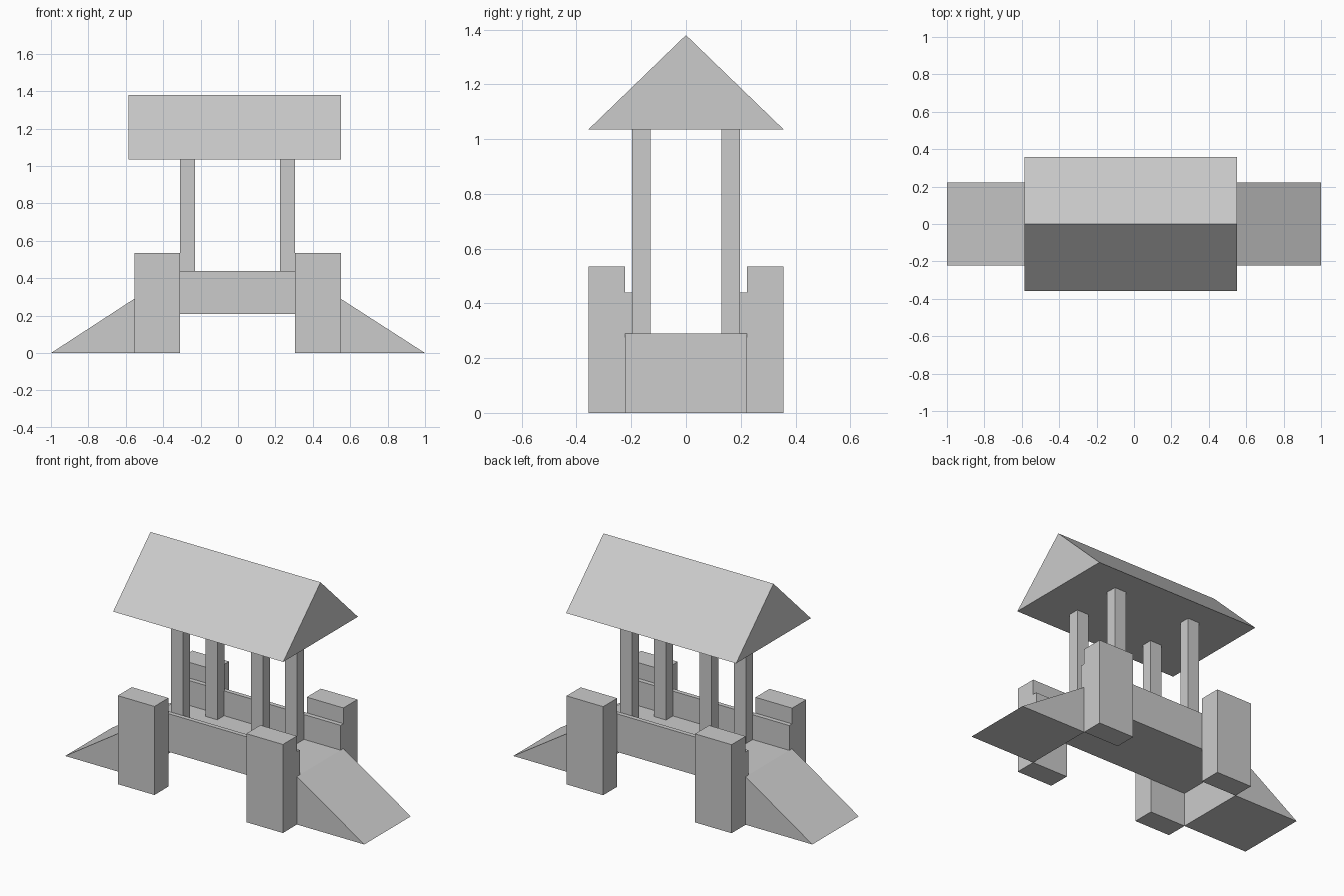
import bpy

if "Cube" in bpy.data.objects:
    bpy.data.objects.remove(bpy.data.objects["Cube"])

CX = -0.0025  # the bridge body sits slightly left of the origin


def mesh(name, verts, faces):
    me = bpy.data.meshes.new(name)
    me.from_pydata(verts, [], faces)
    ob = bpy.data.objects.new(name, me)
    bpy.context.collection.objects.link(ob)
    return ob


def box(name, x0, x1, y0, y1, z0, z1):
    bpy.ops.mesh.primitive_cube_add(
        size=1, location=((x0 + x1) / 2, (y0 + y1) / 2, (z0 + z1) / 2))
    ob = bpy.context.object
    ob.name = name
    ob.scale = (abs(x1 - x0), abs(y1 - y0), z1 - z0)
    return ob


def prism(name, a, b, c, offset):
    """Triangle a, b, c swept along offset (triangle faces away from offset)."""
    far = [tuple(p + o for p, o in zip(v, offset)) for v in (a, b, c)]
    return mesh(name, [a, b, c] + far,
                [(0, 1, 2), (5, 4, 3), (0, 3, 4, 1), (1, 4, 5, 2), (2, 5, 3, 0)])


# Deck between the ramps
box("deck", CX - 0.552, CX + 0.552, -0.222, 0.222, 0.21, 0.29)

# Side rails, corner blocks and roof posts
for sy, side in ((-1, "front"), (1, "back")):
    box(f"{side}_rail", CX - 0.552, CX + 0.552, sy * 0.195, sy * 0.222, 0.21, 0.44)
    for sx, end in ((-1, "left"), (1, "right")):
        box(f"{side}_{end}_corner_block", CX + sx * 0.307, CX + sx * 0.552,
            sy * 0.222, sy * 0.356, 0, 0.535)
        box(f"{side}_{end}_post", CX + sx * 0.227, CX + sx * 0.307,
            sy * 0.13, sy * 0.197, 0.29, 1.035)

# Sloping ramps at both ends
prism("left_ramp", (-1, -0.222, 0), (CX - 0.552, -0.222, 0),
      (CX - 0.552, -0.222, 0.29), (0, 0.444, 0))
prism("right_ramp", (CX + 0.552, -0.222, 0), (1, -0.222, 0),
      (CX + 0.552, -0.222, 0.29), (0, 0.444, 0))

# Gabled roof
prism("roof", (-0.585, 0.357, 1.035), (-0.585, -0.357, 1.035),
      (-0.585, 0, 1.38), (1.137, 0, 0))
